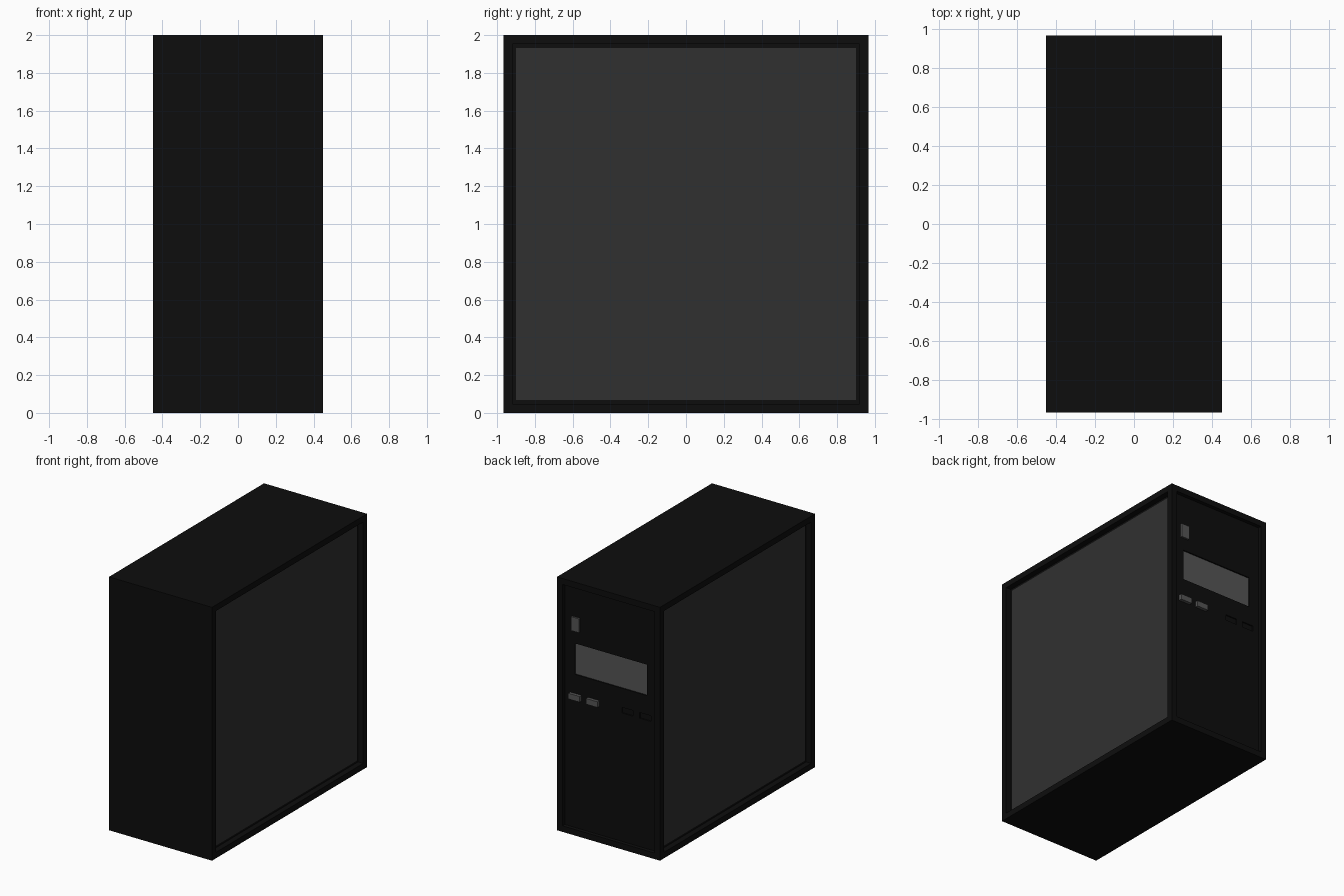
import bpy, bmesh

if "Cube" in bpy.data.objects:
    bpy.data.objects.remove(bpy.data.objects["Cube"])

HX, HY, H = 0.45, 0.967, 2.0      # half width, half depth, height
BORDER = 0.067                    # frame width around recessed faces
SIDE_D, BACK_D = 0.045, 0.03      # recess depths


def material(name, v):
    m = bpy.data.materials.new(name)
    m.diffuse_color = (v, v, v, 1)
    m.use_nodes = True
    m.node_tree.nodes["Principled BSDF"].inputs["Base Color"].default_value = m.diffuse_color
    return m


black = material("black_metal", 0.004)
glass = material("dark_glass", 0.03)
grey = material("grey_metal", 0.09)


def finish(name, bm, mat):
    me = bpy.data.meshes.new(name)
    bm.to_mesh(me)
    bm.free()
    ob = bpy.data.objects.new(name, me)
    bpy.context.collection.objects.link(ob)
    if mat:
        me.materials.append(mat)
    return ob


def box_mesh(x, y, z):
    bm = bmesh.new()
    bmesh.ops.create_cube(bm, size=1)
    for v in bm.verts:
        v.co = [lo + (c + 0.5) * (hi - lo) for c, (lo, hi) in zip(v.co, (x, y, z))]
    return bm


def box(name, x, y, z, mat=None):
    return finish(name, box_mesh(x, y, z), mat)


# Case body with recessed sides and back
bm = box_mesh((-HX, HX), (-HY, HY), (0, H))
bm.normal_update()
sides = [f for f in bm.faces if abs(f.normal.x) > 0.9]
back = [f for f in bm.faces if f.normal.y > 0.9]
for faces, depth in ((sides, SIDE_D), (back, BACK_D)):
    bmesh.ops.inset_individual(bm, faces=faces, thickness=BORDER, depth=0)
    bmesh.ops.inset_individual(bm, faces=faces, thickness=0, depth=-depth)
case = finish("case_body", bm, black)


# Pockets in the back panel
def pocket(name, x, z, depth):
    cutter = box(name, x, (HY - depth, HY + 0.1), z, black)
    cutter.hide_render = True
    cutter.hide_set(True)
    mod = case.modifiers.new(name, 'BOOLEAN')
    mod.operation = 'DIFFERENCE'
    mod.solver = 'EXACT'
    mod.object = cutter


VENT_X, VENT_Z = (-0.315, 0.315), (1.255, 1.50)
pocket("vent_cutter", VENT_X, VENT_Z, 0.045)
for i, x in enumerate((-0.35, -0.195)):
    pocket(f"slot_cutter_{i}", (x, x + 0.10), (1.06, 1.105), 0.04)

# Side panels
for name, s in (("left_panel", -1), ("right_panel", 1)):
    x = sorted((s * (HX - 0.04), s * (HX - SIDE_D)))
    box(name, x, (-HY + BORDER, HY - BORDER), (BORDER, H - BORDER), glass)

# Back fittings: vent plate, switch, two ports
box("vent_plate", VENT_X, (HY - 0.045, HY - 0.04), VENT_Z, grey)
box("power_switch", (0.27, 0.34), (HY - BACK_D, HY - 0.016), (1.60, 1.71), grey)
for i, x in enumerate((0.255, 0.10)):
    box(f"port_{i}", (x, x + 0.10), (HY - BACK_D, HY - 0.005), (1.06, 1.105), grey)
